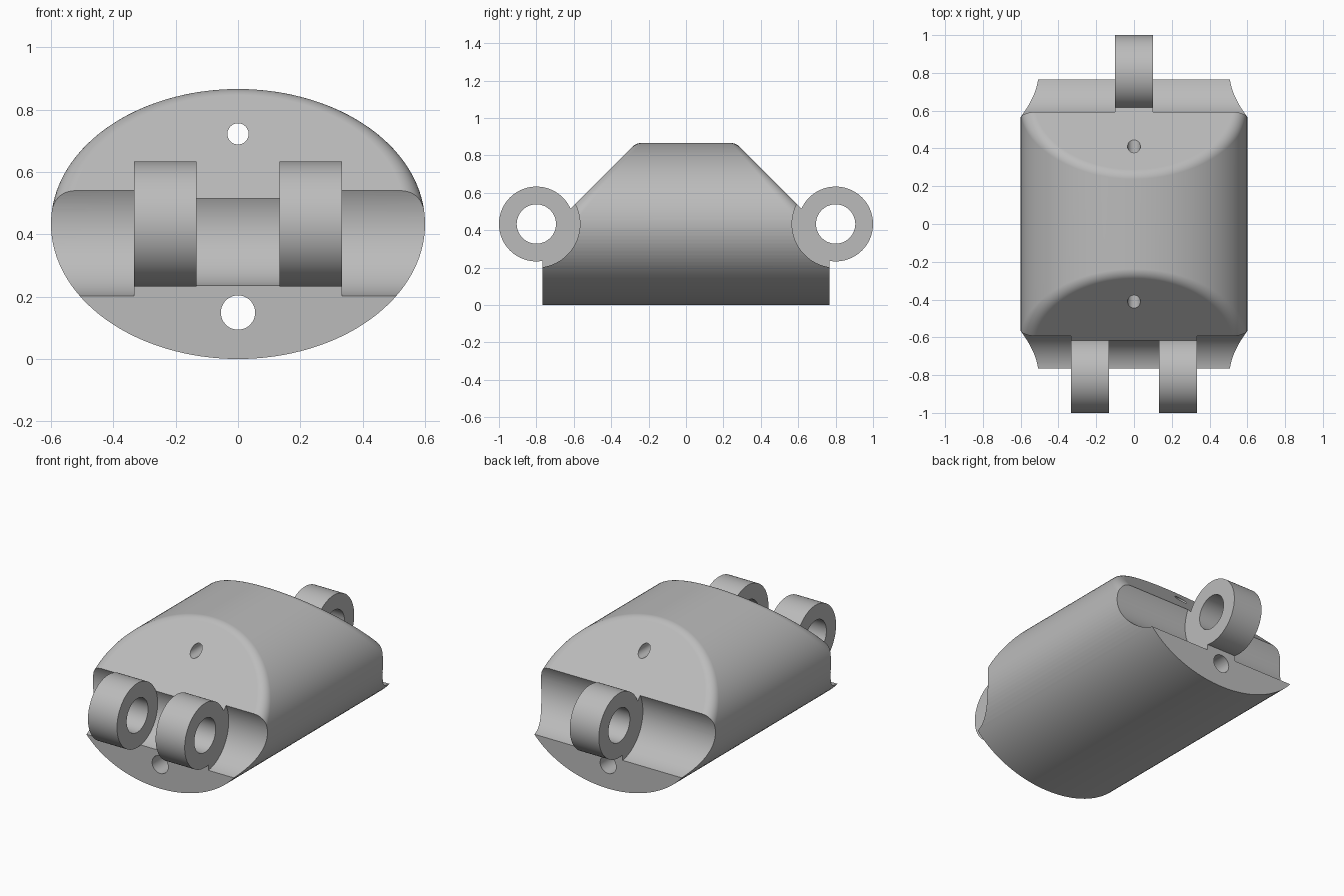
import bpy, bmesh, math
from mathutils import Vector

cube = bpy.data.objects.get("Cube")
if cube:
    bpy.data.objects.remove(cube, do_unlink=True)

# Main dimensions
HALF_W, HALF_H = 0.6, 0.433       # oval section
END_Y = 0.766                     # flat ends
SLOPE = 1.133                     # sloped faces lie on |y| + z = SLOPE
FILLET = 0.07
PIN_Y, PIN_Z = 0.8, HALF_H        # hinge axis
KNUCKLE_R, PIN_R, CLEAR_R = 0.2, 0.105, 0.233
SEGS = 128

grey = bpy.data.materials.new("satin grey")
grey.use_nodes = True
grey.diffuse_color = (0.5, 0.5, 0.5, 1)
grey.node_tree.nodes["Principled BSDF"].inputs["Base Color"].default_value = (0.5, 0.5, 0.5, 1)


def skin(name, rings, closed=False):
    """Join rings of points into a surface, capped unless it closes on itself."""
    bm = bmesh.new()
    loops = [[bm.verts.new(p) for p in ring] for ring in rings]
    pairs = list(zip(loops, loops[1:]))
    if closed:
        pairs.append((loops[-1], loops[0]))
    else:
        bm.faces.new(loops[0])
        bm.faces.new(loops[-1])
    for a, b in pairs:
        for i in range(len(a)):
            j = (i + 1) % len(a)
            bm.faces.new((a[i], a[j], b[j], b[i]))
    bmesh.ops.recalc_face_normals(bm, faces=bm.faces)
    mesh = bpy.data.meshes.new(name)
    bm.to_mesh(mesh)
    bm.free()
    obj = bpy.data.objects.new(name, mesh)
    bpy.context.collection.objects.link(obj)
    mesh.materials.append(grey)
    return obj


def lathe_x(name, y, profile, closed=False):
    """Turn (x, radius) points about the hinge axis at the given y."""
    turns = [math.tau * i / SEGS for i in range(SEGS)]
    rings = [[(x, y + r * math.cos(t), PIN_Z + r * math.sin(t)) for t in turns]
             for x, r in profile]
    return skin(name, rings, closed)


def rod_y(name, z, r):
    turns = [math.tau * i / 48 for i in range(48)]
    return skin(name, [[(r * math.cos(t), y, z + r * math.sin(t)) for t in turns]
                       for y in (-2, 2)])


def select(obj):
    bpy.ops.object.select_all(action='DESELECT')
    obj.select_set(True)
    bpy.context.view_layer.objects.active = obj


def carve(obj, cutter, operation='DIFFERENCE'):
    cutter.hide_render = True
    mod = obj.modifiers.new("carve", 'BOOLEAN')
    mod.operation, mod.solver, mod.object = operation, 'EXACT', cutter
    select(obj)
    bpy.ops.object.modifier_apply(modifier=mod.name)
    bpy.data.objects.remove(cutter, do_unlink=True)


def finish(obj):
    select(obj)
    bpy.ops.object.shade_smooth_by_angle(angle=math.radians(25))
    mod = obj.modifiers.new("even shading", 'WEIGHTED_NORMAL')
    mod.keep_sharp = True


# Oval body with sloped ends, edges rounded by a rolling-ball fillet
STEPS = 10
rings = [[] for _ in range(2 * STEPS + 2)]
for i in range(SEGS):
    t = math.tau * i / SEGS
    point = Vector((HALF_W * math.cos(t), 0, HALF_H + HALF_H * math.sin(t)))
    normal = Vector((math.cos(t) / HALF_W, 0, math.sin(t) / HALF_H)).normalized()
    centre = point - FILLET * normal
    reach = SLOPE - FILLET * math.sqrt(2) - centre.z
    for side in (-1, 1):
        target = Vector((0, side, 1)).normalized()
        for k in range(STEPS + 1):
            p = centre + FILLET * normal.slerp(target, k / STEPS)
            p.y += side * reach
            rings[STEPS - k if side < 0 else STEPS + 1 + k].append(p)
body = skin("link_body", rings)

# Flat lower ends
corners = [(-1, -1), (1, -1), (1, 1), (-1, 1)]
block = skin("end_trim", [[(sx, sy * END_Y, z) for sx, sy in corners] for z in (-1, 2)])
carve(body, block, 'INTERSECT')

# Stepped hinge grooves; seats under the knuckles are slightly tighter
SEAT_R = KNUCKLE_R - 0.01
FRONT_IN, FRONT_OUT, BACK_HALF = 0.133, 0.333, 0.1
front_half = [(FRONT_IN, KNUCKLE_R), (FRONT_IN, SEAT_R), (FRONT_OUT, SEAT_R),
              (FRONT_OUT, CLEAR_R), (1, CLEAR_R)]
back_half = [(BACK_HALF, SEAT_R), (BACK_HALF, CLEAR_R), (1, CLEAR_R)]
for y, half in ((-PIN_Y, front_half), (PIN_Y, back_half)):
    profile = [(-x, r) for x, r in reversed(half)] + half
    carve(body, lathe_x("groove_cutter", y, profile))

# Cord holes running the full length
for z, r in ((0.149, 0.055), (0.722, 0.034)):
    carve(body, rod_y("hole_cutter", z, r))
finish(body)

# Hinge knuckles: two at the front, one at the back
for name, y, x0, x1 in (("front_knuckle_left", -PIN_Y, FRONT_IN, FRONT_OUT),
                        ("front_knuckle_right", -PIN_Y, -FRONT_OUT, -FRONT_IN),
                        ("back_knuckle", PIN_Y, -BACK_HALF, BACK_HALF)):
    finish(lathe_x(name, y, [(x0, PIN_R), (x0, KNUCKLE_R), (x1, KNUCKLE_R), (x1, PIN_R)], True))
